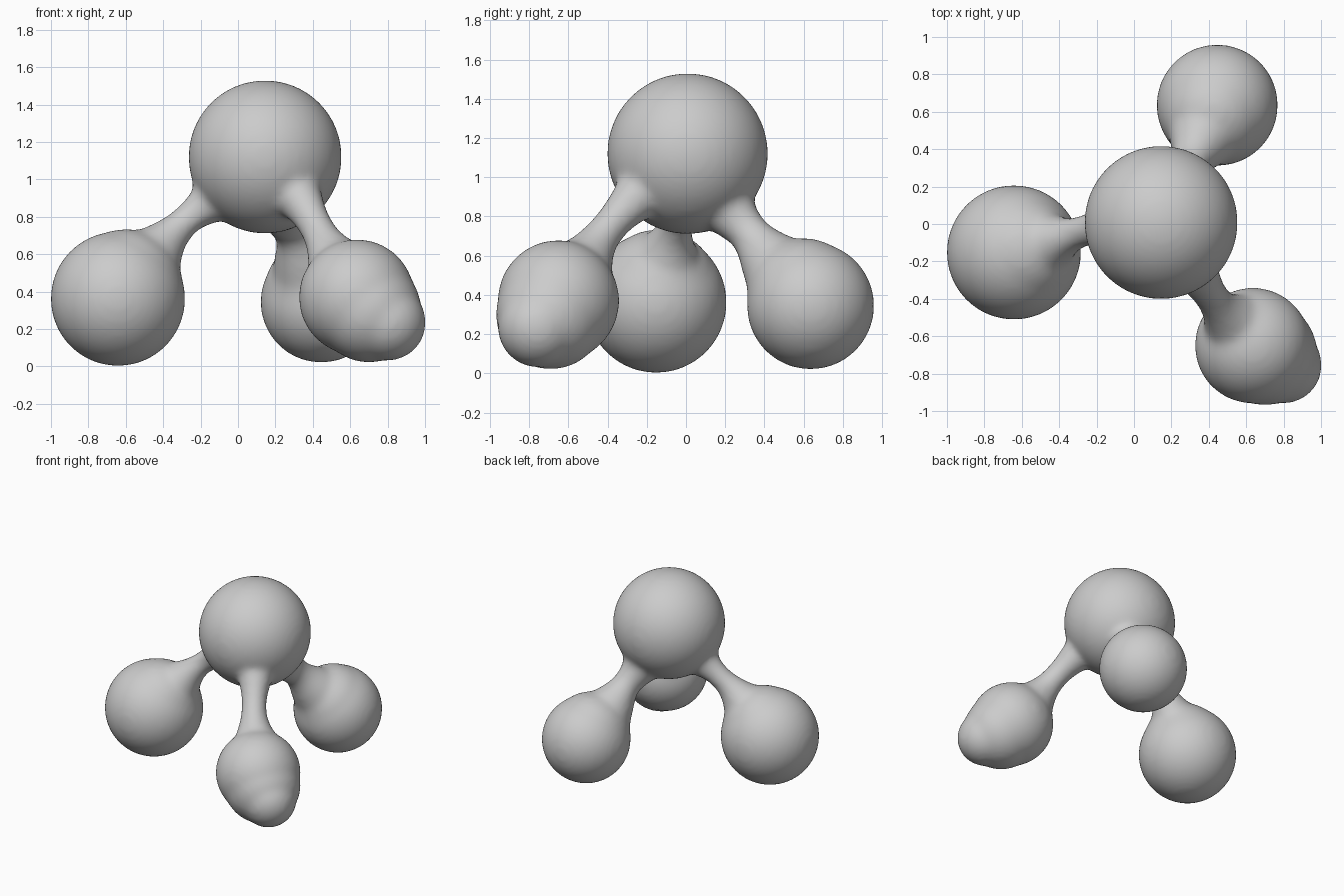
import bpy, bmesh
from mathutils import Vector, Matrix

if "Cube" in bpy.data.objects:
    bpy.data.objects.remove(bpy.data.objects["Cube"])

bm = bmesh.new()


def ball(c, r, scale=(1, 1, 1)):
    m = Matrix.Translation(c) @ Matrix.Diagonal((*scale, 1))
    bmesh.ops.create_uvsphere(bm, u_segments=64, v_segments=40, radius=r, matrix=m)


def neck(points, radii, sides=32, steps=8):
    """Tube through the points, flared by the given radii."""
    pts = [Vector(p) for p in points]
    n = len(pts)

    def cr(a, b, c, d, t):
        return 0.5 * (2 * b + (c - a) * t + (2 * a - 5 * b + 4 * c - d) * t * t
                      + (3 * b - a - 3 * c + d) * t ** 3)

    path = []
    for i in range(n - 1):
        k = [max(i - 1, 0), i, i + 1, min(i + 2, n - 1)]
        for s in range(steps):
            t = s / steps
            path.append((cr(*[pts[j] for j in k], t), cr(*[radii[j] for j in k], t)))
    path.append((pts[-1], radii[-1]))
    rings = []
    for i, (p, r) in enumerate(path):
        d = path[min(i + 1, len(path) - 1)][0] - path[max(i - 1, 0)][0]
        m = Matrix.Translation(p) @ d.to_track_quat('Z', 'Y').to_matrix().to_4x4()
        rings.append(bmesh.ops.create_circle(bm, segments=sides, radius=r, matrix=m)['verts'])
    for a, b in zip(rings, rings[1:]):
        for j in range(sides):
            bm.faces.new((a[j], a[(j + 1) % sides], b[(j + 1) % sides], b[j]))
    bm.faces.new(rings[0])
    bm.faces.new(rings[-1])


# Big upper ball
ball((0.145, 0.008, 1.12), 0.41)

# Left foot and neck
ball((-0.642, -0.152, 0.362), 0.36)
ball((-0.60, -0.14, 0.43), 0.305)
neck([(-0.03, 0.0, 0.99), (-0.15, -0.015, 0.88), (-0.26, -0.035, 0.795),
      (-0.37, -0.07, 0.69), (-0.50, -0.11, 0.54)], [0.21, 0.125, 0.085, 0.11, 0.22])

# Back right foot and neck
ball((0.445, 0.635, 0.345), 0.325)
ball((0.43, 0.60, 0.40), 0.29)
neck([(0.20, 0.13, 0.97), (0.25, 0.23, 0.82), (0.30, 0.325, 0.71),
      (0.345, 0.42, 0.59), (0.40, 0.54, 0.45)], [0.22, 0.14, 0.105, 0.16, 0.25])

# Front right foot with its outward bulge, and neck
ball((0.635, -0.65, 0.37), 0.31)
ball((0.70, -0.69, 0.30), 0.28)
ball((0.80, -0.755, 0.235), 0.205)
neck([(0.24, -0.13, 1.02), (0.34, -0.27, 0.88), (0.41, -0.38, 0.76),
      (0.475, -0.47, 0.64), (0.57, -0.57, 0.47)], [0.19, 0.12, 0.092, 0.115, 0.22])

bmesh.ops.recalc_face_normals(bm, faces=bm.faces)
mesh = bpy.data.meshes.new("blob_body")
bm.to_mesh(mesh)
bm.free()
body = bpy.data.objects.new("blob_body", mesh)
bpy.context.collection.objects.link(body)

# Fuse the parts into one soft skin
rm = body.modifiers.new("fuse", 'REMESH')
rm.mode = 'VOXEL'
rm.voxel_size = 0.018
rm.use_smooth_shade = True
sm = body.modifiers.new("soften", 'SMOOTH')
sm.factor = 0.5
sm.iterations = 22
